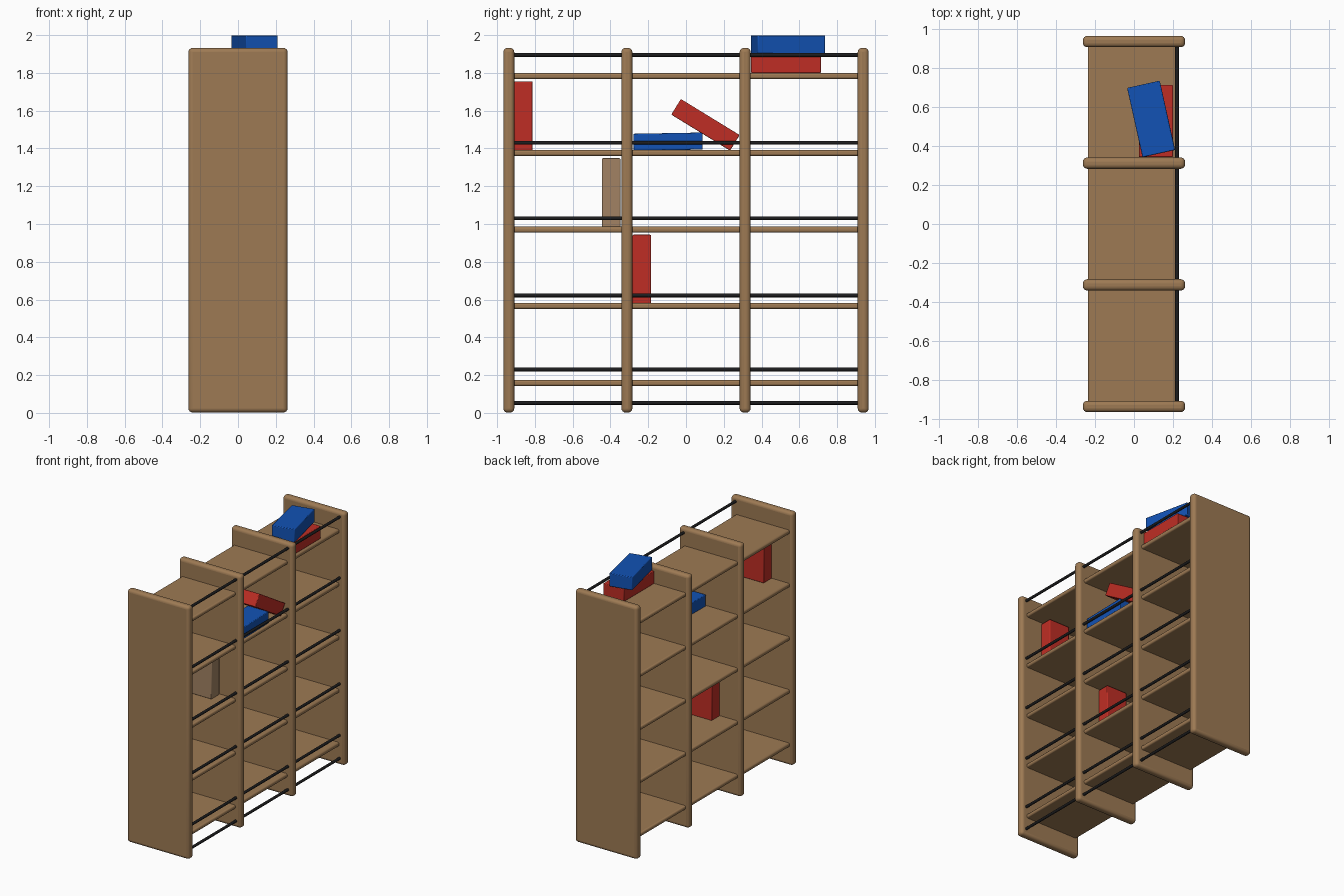
import bpy
import math

if "Cube" in bpy.data.objects:
    bpy.data.objects.remove(bpy.data.objects["Cube"])


def material(name, rgb):
    m = bpy.data.materials.new(name)
    m.diffuse_color = (*rgb, 1)
    m.use_nodes = True
    m.node_tree.nodes["Principled BSDF"].inputs["Base Color"].default_value = m.diffuse_color
    return m


WOOD = material("wood brown", (0.34, 0.195, 0.088))
BLACK = material("rod black", (0.012, 0.012, 0.013))
RED = material("box red", (0.52, 0.027, 0.018))
BLUE = material("box blue", (0.006, 0.085, 0.46))
TAN = material("box tan", (0.36, 0.225, 0.125))


def box(name, size, loc, mat, bevel, segments=3, rot=(0, 0, 0)):
    """Rounded box made from a scaled cube."""
    bpy.ops.mesh.primitive_cube_add(size=1, location=loc)
    o = bpy.context.object
    o.name = name
    o.scale = size
    bpy.ops.object.transform_apply(location=False, rotation=False, scale=True)
    o.rotation_euler = [math.radians(a) for a in rot]
    o.data.materials.append(mat)
    mod = o.modifiers.new("rounding", 'BEVEL')
    mod.width = bevel
    mod.segments = segments
    bpy.ops.object.shade_smooth_by_angle(angle=math.radians(40))
    return o


# upright side panels and dividers
for y in (-0.938, -0.313, 0.313, 0.938):
    box("upright_panel", (0.525, 0.058, 1.93), (0, y, 0.967), WOOD, 0.022, 4)

# shelves running through all three bays
for z in (0.158, 0.566, 0.97, 1.376, 1.783):
    box("shelf", (0.454, 1.86, 0.031), (-0.01, 0, z), WOOD, 0.011)

# black retaining rods along the open right side
for z in (0.053, 0.23, 0.622, 1.03, 1.43, 1.895):
    bpy.ops.mesh.primitive_cylinder_add(vertices=16, radius=0.01, depth=1.86,
                                        location=(0.221, 0, z),
                                        rotation=(math.pi / 2, 0, 0))
    rod = bpy.context.object
    rod.name = "retaining_rod"
    rod.data.materials.append(BLACK)
    bpy.ops.object.shade_smooth_by_angle(angle=math.radians(40))

# stored boxes: width, thickness and length are shared
W, T, L = 0.175, 0.097, 0.365
B = 0.005
# standing boxes
box("standing_red_box_upper", (W, T, L), (0, -0.86, 1.572), RED, B, 2)
box("standing_red_box_lower", (W, T, L), (0, -0.234, 0.761), RED, B, 2)
box("standing_tan_box", (W, T, L), (0, -0.396, 1.166), TAN, B, 2)
# lying and leaning boxes in the middle bay
box("lying_blue_box", (W, L, 0.09), (0.113, -0.095, 1.436), BLUE, B, 2, (1, 0, 0))
box("leaning_red_box", (W, L, T), (0.113, 0.103, 1.525), RED, B, 2, (-31.5, 0, 0))
# stack on the top shelf
box("stacked_red_box", (W, 0.37, T), (0.113, 0.529, 1.848), RED, B, 2)
box("stacked_blue_box", (0.172, L, 0.1), (0.088, 0.54, 1.949), BLUE, B, 2, (0, 0, 12.5))
